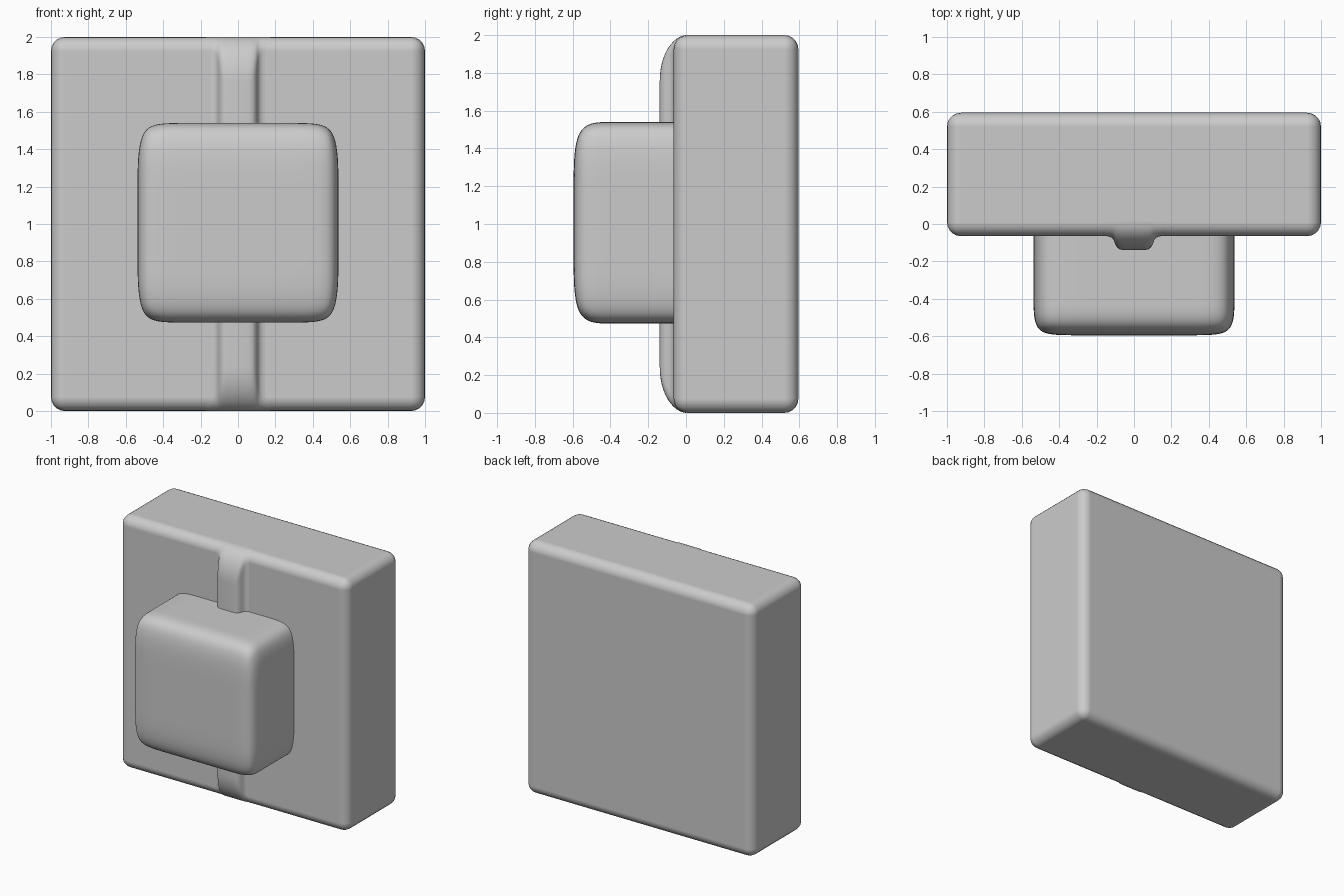
import bpy, bmesh, math

if "Cube" in bpy.data.objects:
    bpy.data.objects.remove(bpy.data.objects["Cube"])


def finish(bm, name):
    bmesh.ops.recalc_face_normals(bm, faces=bm.faces)
    for f in bm.faces:
        f.smooth = True
    mesh = bpy.data.meshes.new(name)
    bm.to_mesh(mesh)
    bm.free()
    ob = bpy.data.objects.new(name, mesh)
    bpy.context.collection.objects.link(ob)
    return ob


# Backing plate: rounded box
bm = bmesh.new()
bmesh.ops.create_cube(bm, size=1)
for v in bm.verts:
    v.co = (v.co.x * 2, v.co.y * 0.66 + 0.265, v.co.z * 2 + 1)
plate = finish(bm, "backing_plate")
bev = plate.modifiers.new("rounded_edges", 'BEVEL')
bev.width = 0.075
bev.segments = 5
bev.harden_normals = True

# Front knob: support-looped cage, open at the back inside the plate
xs = [-0.537, -0.35, 0.35, 0.537]
ys = [-0.595, -0.405, -0.2, 0.0]
zs = [0.473, 0.83, 1.185, 1.54]
bm = bmesh.new()
grid = {}


def quad(*keys):
    for k in keys:
        if k not in grid:
            grid[k] = bm.verts.new((xs[k[0]], ys[k[1]], zs[k[2]]))
    bm.faces.new([grid[k] for k in keys])


for a in range(3):
    for b in range(3):
        quad((a, 0, b), (a + 1, 0, b), (a + 1, 0, b + 1), (a, 0, b + 1))
        for e in (0, 3):
            quad((e, a, b), (e, a + 1, b), (e, a + 1, b + 1), (e, a, b + 1))
            quad((a, b, e), (a + 1, b, e), (a + 1, b + 1, e), (a, b + 1, e))
knob = finish(bm, "front_knob")
sub = knob.modifiers.new("smooth", 'SUBSURF')
sub.levels = sub.render_levels = 4

# Vertical rib: flared section swept down the plate, blending over its edges
half = [(-0.17, -0.06), (-0.135, 0.02), (-0.117, 0.12), (-0.108, 0.3), (-0.1, 0.6),
        (-0.09, 0.83), (-0.075, 0.96), (-0.055, 1.0)]
section = half + [(-x, f) for x, f in reversed(half)]
angles = [math.pi / 2 * i / 12 for i in range(12, -1, -1)]
path = []
for t in angles:
    c, s = math.cos(t), math.sin(t)
    path.append(((0.01 - 0.075 * c, 1.925 + 0.075 * s),
                 (0.01 - 0.149 * c, 1.76 + 0.241 * s)))
path += [((p[0], 2 - p[1]), (r[0], 2 - r[1])) for p, r in reversed(path)]
bm = bmesh.new()
rows = [[bm.verts.new((x, p[0] + f * (r[0] - p[0]), p[1] + f * (r[1] - p[1])))
         for x, f in section] for p, r in path]
for r0, r1 in zip(rows, rows[1:]):
    for i in range(len(section) - 1):
        bm.faces.new((r0[i], r0[i + 1], r1[i + 1], r1[i]))
finish(bm, "vertical_rib")
